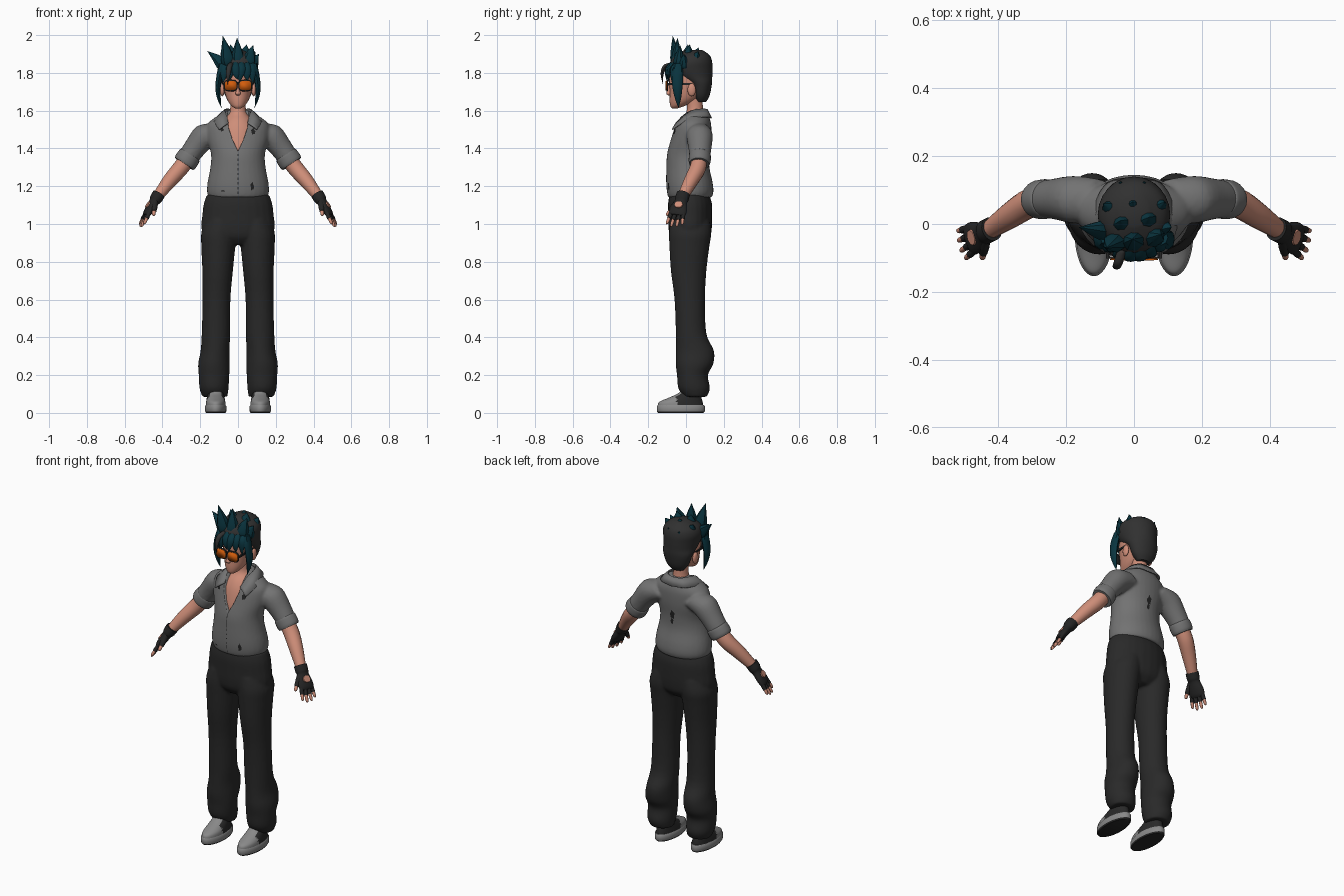
import bpy, bmesh, math
from mathutils import Vector as V

def material(name, r, g, b):
    m = bpy.data.materials.new(name)
    m.diffuse_color = (r, g, b, 1)
    return m

GREY = material("shirt grey", .17, .17, .17)
PANTS = material("trouser charcoal", .022, .022, .022)
SKIN = material("skin", .62, .27, .19)
TEAL = material("dark teal", .003, .035, .05)
HAIR = material("hair charcoal", .03, .03, .03)
BLACK = material("glove black", .018, .018, .018)
ORANGE = material("lens orange", .65, .11, .004)
SHOE = material("shoe grey", .25, .25, .25)
LIP = material("lip", .38, .13, .1)

def spline(rings, steps):
    """Catmull-Rom interpolation of number tuples."""
    out, n = [], len(rings)
    for i in range(n - 1):
        a, b, c, d = rings[max(i-1, 0)], rings[i], rings[i+1], rings[min(i+2, n-1)]
        for k in range(steps):
            t = k / steps
            out.append([.5*(2*q + (r-p)*t + (2*p-5*q+4*r-s)*t*t + (3*q-p-3*r+s)*t**3)
                        for p, q, r, s in zip(a, b, c, d)])
    return out + [list(rings[-1])]

def loft(bm, rings, u=V((1, 0, 0)), v=V((0, 1, 0)), n=24, steps=4):
    """Skin elliptical rings (x, y, z, radius along u, radius along v)."""
    prev = first = None
    for x, y, z, a, b in spline(rings, steps):
        a, b = max(a, .0008), max(b, .0008)
        cur = [bm.verts.new(V((x, y, z)) + u*(a*math.cos(t)) + v*(b*math.sin(t)))
               for t in (2*math.pi*k/n for k in range(n))]
        if prev:
            for k in range(n):
                bm.faces.new((prev[k], prev[(k+1) % n], cur[(k+1) % n], cur[k]))
        first, prev = first or cur, cur
    bm.faces.new(first[::-1])
    bm.faces.new(prev)

def tube(bm, rings, u, n=12, steps=4):
    """Loft along a slanted path; u is the wide direction."""
    d = (V(rings[-1][:3]) - V(rings[0][:3])).normalized()
    u = (u - d*u.dot(d)).normalized()
    loft(bm, rings, u, d.cross(u), n, steps)

def finish(name, bm, *mats, mirror=False, angle=50):
    bmesh.ops.recalc_face_normals(bm, faces=bm.faces)
    me = bpy.data.meshes.new(name)
    bm.to_mesh(me)
    bm.free()
    ob = bpy.data.objects.new(name, me)
    bpy.context.collection.objects.link(ob)
    for m in mats:
        me.materials.append(m)
    bpy.ops.object.select_all(action='DESELECT')
    ob.select_set(True)
    bpy.context.view_layer.objects.active = ob
    bpy.ops.object.shade_smooth_by_angle(angle=math.radians(angle))
    if mirror:
        ob.modifiers.new("mirror", 'MIRROR')
    return ob

def fuse(ob, size=.008, it=4):
    r = ob.modifiers.new("fuse", 'REMESH')
    r.mode, r.voxel_size, r.use_smooth_shade = 'VOXEL', size, True
    s = ob.modifiers.new("soften", 'SMOOTH')
    s.iterations = it

def flip(rings, s):
    return [(s*r[0], *r[1:]) for r in rings]

def ball(bm, c, r):
    vs = bmesh.ops.create_uvsphere(bm, u_segments=16, v_segments=10, radius=1)['verts']
    for w in vs:
        w.co = V((w.co.x*r[0] + c[0], w.co.y*r[1] + c[1], w.co.z*r[2] + c[2]))

# Trousers: hips and two baggy legs fused
bm = bmesh.new()
loft(bm, [(0, .02, .89, .08, .07), (0, .022, .93, .17, .105), (0, .022, .98, .194, .115),
          (0, .022, 1.05, .189, .117), (0, .021, 1.11, .181, .116), (0, .018, 1.155, .165, .105)])
LEG = [(.122, .05, .085, .066, .06), (.127, .043, .13, .077, .084), (.127, .034, .2, .081, .082),
       (.127, .045, .26, .084, .1), (.121, .047, .33, .077, .101), (.117, .027, .42, .075, .081),
       (.114, .02, .6, .074, .081), (.108, .014, .75, .081, .094), (.104, .018, .88, .09, .106),
       (.1, .022, .95, .095, .112), (.085, .022, 1.02, .085, .105)]
for s in (1, -1):
    loft(bm, flip(LEG, s))
fuse(finish("trousers", bm, PANTS))

# Shirt: torso and short sleeves fused, then the open neckline cut out
bm = bmesh.new()
loft(bm, [(0, .021, 1.14, .155, .115), (0, .022, 1.17, .164, .123), (0, .018, 1.22, .161, .123),
          (0, .01, 1.3, .146, .114), (0, .012, 1.37, .143, .112), (0, .026, 1.45, .163, .107),
          (0, .036, 1.52, .165, .098), (0, .041, 1.555, .135, .086), (0, .048, 1.585, .085, .068),
          (0, .052, 1.6, .06, .055)], n=32)
SLEEVE = [(.1, .07, 1.49, .06, .062), (.175, .072, 1.465, .068, .07), (.235, .074, 1.395, .06, .06),
          (.275, .072, 1.335, .057, .054)]
for s in (1, -1):
    tube(bm, flip(SLEEVE, s), V((s, 0, .7)), 20)
shirt = finish("shirt", bm, GREY)
fuse(shirt)
bm = bmesh.new()
outline = [(0, 1.385), (.03, 1.45), (.05, 1.51), (.055, 1.56), (.05, 1.66),
           (-.05, 1.66), (-.055, 1.56), (-.05, 1.51), (-.03, 1.45)]
f = bm.faces.new([bm.verts.new((x, -.3, z)) for x, z in outline])
ext = bmesh.ops.extrude_face_region(bm, geom=[f])['geom']
bmesh.ops.translate(bm, verts=[g for g in ext if isinstance(g, bmesh.types.BMVert)], vec=(0, .33, 0))
cutter = finish("neckline_cutter", bm, GREY)
cutter.hide_render = True
cutter.hide_set(True)
cut = shirt.modifiers.new("neckline", 'BOOLEAN')
cut.operation, cut.object, cut.solver = 'DIFFERENCE', cutter, 'EXACT'

# Rolled sleeve cuffs
bm = bmesh.new()
tube(bm, [(.252, .074, 1.368, .054, .052), (.256, .074, 1.362, .061, .058),
          (.276, .072, 1.332, .063, .058), (.285, .07, 1.318, .058, .053)], V((1, 0, .7)), 20)
finish("sleeve_cuffs", bm, GREY, mirror=True)

# Collar: a folded strip with pointed ends
bm = bmesh.new()
top = [(0, .112, 1.605), (.045, .102, 1.608), (.07, .05, 1.605), (.064, 0, 1.585), (.05, -.052, 1.535)]
low = [(0, .135, 1.56), (.075, .122, 1.565), (.113, .06, 1.562), (.125, -.01, 1.54), (.1, -.073, 1.5)]
a, b = ([bm.verts.new(p) for p in spline(e, 4)] for e in (top, low))
for i in range(len(a) - 1):
    bm.faces.new((a[i], a[i+1], b[i+1], b[i]))
collar = finish("collar", bm, GREY, mirror=True)
so = collar.modifiers.new("thickness", 'SOLIDIFY')
so.thickness, so.offset = .007, 0

# Chest and neck
bm = bmesh.new()
loft(bm, [(0, .012, 1.36, .09, .09), (0, .018, 1.42, .1, .093), (0, .03, 1.5, .1, .086),
          (0, .04, 1.55, .075, .072), (0, .047, 1.59, .046, .046), (0, .046, 1.64, .04, .042),
          (0, .04, 1.69, .042, .045)])
finish("chest_and_neck", bm, SKIN)

# Head, with nose and ears
bm = bmesh.new()
loft(bm, [(0, -.06, 1.612, .014, .014), (0, -.045, 1.625, .034, .038), (0, -.015, 1.655, .056, .072),
          (0, .01, 1.7, .072, .096), (0, .014, 1.75, .08, .104), (0, .015, 1.8, .08, .103),
          (0, .018, 1.85, .068, .088), (0, .02, 1.885, .03, .045)])
tube(bm, [(0, -.088, 1.735, .006, .006), (0, -.091, 1.705, .01, .01), (0, -.092, 1.69, .014, .012),
          (0, -.085, 1.68, .006, .006)], V((1, 0, 0)))
for s in (1, -1):
    ball(bm, (s*.083, .03, 1.71), (.012, .022, .034))
finish("head", bm, SKIN)
bm = bmesh.new()
ball(bm, (0, -.078, 1.658), (.017, .008, .006))
finish("lips", bm, LIP)

# Cropped hair cap
bm = bmesh.new()
loft(bm, [(0, .08, 1.645, .04, .025), (0, .08, 1.68, .068, .045), (0, .075, 1.74, .088, .062),
          (0, .045, 1.78, .095, .094), (0, .028, 1.82, .103, .112), (0, .028, 1.86, .106, .11),
          (0, .034, 1.895, .088, .09), (0, .04, 1.922, .04, .045)])
finish("hair_cap", bm, HAIR)

# Upright spikes: base, tip, width
bm = bmesh.new()
for p, q, r in [((-.07, -.02, 1.83), (-.162, -.01, 1.915), .034), ((-.05, -.05, 1.84), (-.08, -.07, 1.995), .036),
                ((.0, -.05, 1.84), (-.005, -.045, 1.985), .036), ((.05, -.04, 1.84), (.08, -.03, 1.945), .036),
                ((-.03, 0, 1.86), (-.04, .01, 1.95), .036), ((.035, .01, 1.86), (.045, .02, 1.95), .038),
                ((0, .05, 1.86), (-.005, .065, 1.935), .036), ((-.055, .04, 1.85), (-.09, .06, 1.92), .034),
                ((.06, .045, 1.85), (.09, .065, 1.915), .034), ((.025, .09, 1.83), (.03, .125, 1.895), .03),
                ((-.035, .09, 1.83), (-.04, .125, 1.89), .03), ((.07, -.01, 1.83), (.11, -.01, 1.9), .032)]:
    p, q = V(p), V(q)
    m = p.lerp(q, .5) + V((0, 0, .006))
    tube(bm, [(*p, r*.8, r*.7), (*p.lerp(q, .2), r, r*.85), (*m, r*.72, r*.6), (*q, 0, 0)], V((1, .3, 0)), 8, 3)
finish("hair_spikes", bm, TEAL, angle=40)

# Fringe and long side locks
bm = bmesh.new()
for x, x2, z in [(-.068, -.08, 1.745), (-.04, -.05, 1.75), (-.012, -.004, 1.765), (.018, .008, 1.75),
                 (.045, .05, 1.755), (.07, .08, 1.74)]:
    y = -.09 + 6*x*x
    tube(bm, [(x*.9, y+.03, 1.865, .014, .01), (x, y-.005, 1.83, .022, .012),
              ((x+x2)/2, y-.014, 1.79, .018, .009), (x2, y-.012, z, 0, 0)], V((1, 0, 0)), 8, 3)
for s in (1, -1):
    tube(bm, flip([(.08, -.04, 1.85, .022, .02), (.097, -.045, 1.79, .03, .016), (.106, -.045, 1.72, .026, .014),
                   (.1, -.042, 1.66, .015, .009), (.088, -.04, 1.615, 0, 0)], s), V((0, 1, 0)), 8, 4)
finish("fringe", bm, TEAL, angle=40)
bm = bmesh.new()
tube(bm, [(-.035, -.07, 1.85, .012, .012), (-.045, -.11, 1.835, .014, .012), (-.052, -.127, 1.79, .011, .008),
          (-.055, -.122, 1.74, 0, 0)], V((1, 0, 0)), 8)
finish("loose_lock", bm, HAIR)

# Sunglasses: frame plates, lenses, bridge and temples
for name, mat, w, h, y in (("glasses_frame", BLACK, .036, .031, -.1), ("glasses_lenses", ORANGE, .031, .025, -.105)):
    bm = bmesh.new()
    f = bm.faces.new([bm.verts.new((.039 + w*math.copysign(abs(math.cos(t))**.6, math.cos(t)),
                                    y + .05*w*math.cos(t), 1.733 + h*math.copysign(abs(math.sin(t))**.6, math.sin(t))))
                      for t in (2*math.pi*k/24 for k in range(24))])
    if mat is BLACK:
        for c, sc in (((.005, -.099, 1.745), (.016, .006, .008)), ((.078, -.035, 1.742), (.006, .13, .008))):
            for v in bmesh.ops.create_cube(bm, size=1)['verts']:
                v.co = V([v.co[i]*sc[i] + c[i] for i in range(3)])
    g = finish(name, bm, mat, mirror=True)
    so = g.modifiers.new("thickness", 'SOLIDIFY')
    so.thickness, so.offset = .005, 0

# Forearms
bm = bmesh.new()
tube(bm, [(.245, .075, 1.375, .042, .042), (.305, .062, 1.295, .043, .043), (.365, .025, 1.225, .038, .038),
          (.43, -.02, 1.14, .027, .027)], V((0, 1, 0)), 16)
finish("forearms", bm, SKIN, mirror=True)

# Fingerless gloves; W wrist, D along the hand, S toward the thumb, N out of the back
W, D, S = V((.43, -.02, 1.14)), V((.5, -.25, -.83)).normalized(), V((-.3, -.92, .1)).normalized()
N = -D.cross(S)
glove, tips, patch = bmesh.new(), bmesh.new(), bmesh.new()
tube(glove, [(*(W + D*t), a, b) for t, a, b in
             ((-.022, .036, .034), (.01, .036, .033), (.03, .034, .026), (.07, .046, .023),
              (.1, .047, .019), (.115, .04, .012))], S, 20)
for k, l in ((.034, .066), (.012, .078), (-.011, .074), (-.033, .06)):
    p = W + D*.1 + S*k
    d = (D + S*k*4 - N*.08).normalized()
    tube(glove, [(*p, .0115, .0115), (*(p + d*l*.55), .011, .011)], S, 10, 1)
    tube(tips, [(*(p + d*l*.4), .009, .009), (*(p + d*l*.9), .008, .008), (*(p + d*l*1.08), .003, .003)], S, 10)
p, q = W + D*.03 + S*.02, V((.447, -.103, 1.045))
tube(glove, [(*p, .016, .016), (*p.lerp(q, .4), .016, .015), (*p.lerp(q, .7), .0125, .0125)], N, 10)
tube(tips, [(*p.lerp(q, .6), .01, .01), (*p.lerp(q, .92), .009, .009), (*q, .003, .003)], N, 10)
c = W + D*.06
loft(patch, [(*(c + N*.018), .024, .021), (*(c + N*.026), .022, .019)], S, D, 16, 1)
finish("gloves", glove, BLACK, mirror=True)
finish("fingertips", tips, SKIN, mirror=True)
finish("glove_openings", patch, SKIN, mirror=True)

# Shoes: sole with dark tread, upper with dark side panels
bm = bmesh.new()
loft(bm, [(.118, -.027, 0, .052, .12), (.118, -.027, .008, .056, .127), (.118, -.027, .035, .057, .127),
          (.118, -.027, .042, .052, .122)], n=32, steps=1)
for f in bm.faces:
    f.material_index = int(f.calc_center_median().z < .006)
finish("soles", bm, SHOE, BLACK, mirror=True)
bm = bmesh.new()
loft(bm, [(.118, -.029, .035, .053, .121), (.118, -.027, .058, .051, .115), (.118, -.005, .08, .047, .087),
          (.118, .02, .105, .043, .06), (.118, .035, .14, .042, .05)], n=48, steps=5)
for f in bm.faces:
    c = f.calc_center_median()
    f.material_index = int(c.y > -.05 and (abs(c.x - .118) > .03 or c.y > .05) and c.z < .12)
finish("shoe_uppers", bm, SHOE, PANTS, mirror=True)

# Worn patches and button seam, laid onto the shirt by ray casting
bpy.context.view_layer.update()
ev = shirt.evaluated_get(bpy.context.evaluated_depsgraph_get())
bm = bmesh.new()
def decal(cx, cz, w, h, side, n=9, jag=.3):
    vs = []
    for k in range(n):
        t = 2*math.pi*k/n
        r = 1 - jag*(k % 2)
        x, z = cx + w*r*math.cos(t), cz + h*r*math.sin(t)
        ok, loc, nor, _ = ev.ray_cast(V((x, side, z)), V((0, -side, 0)))
        if ok:
            vs.append(bm.verts.new(loc + V((0, side*.003, 0))))
    if len(vs) > 2:
        bm.faces.new(vs)
for x, z, w, h, s in ((0, 1.39, .016, .03, 1), (.004, 1.35, .01, .022, 1), (.075, 1.2, .01, .025, -1),
                      (-.08, 1.175, .012, .005, -1), (.08, 1.49, .012, .02, -1), (-.085, 1.5, .01, .012, -1)):
    decal(x, z, w, h, s)
for k in range(9):
    decal(0, 1.165 + k*.025, .002, .018, -1, 4, 0)
finish("shirt_wear", bm, BLACK)
